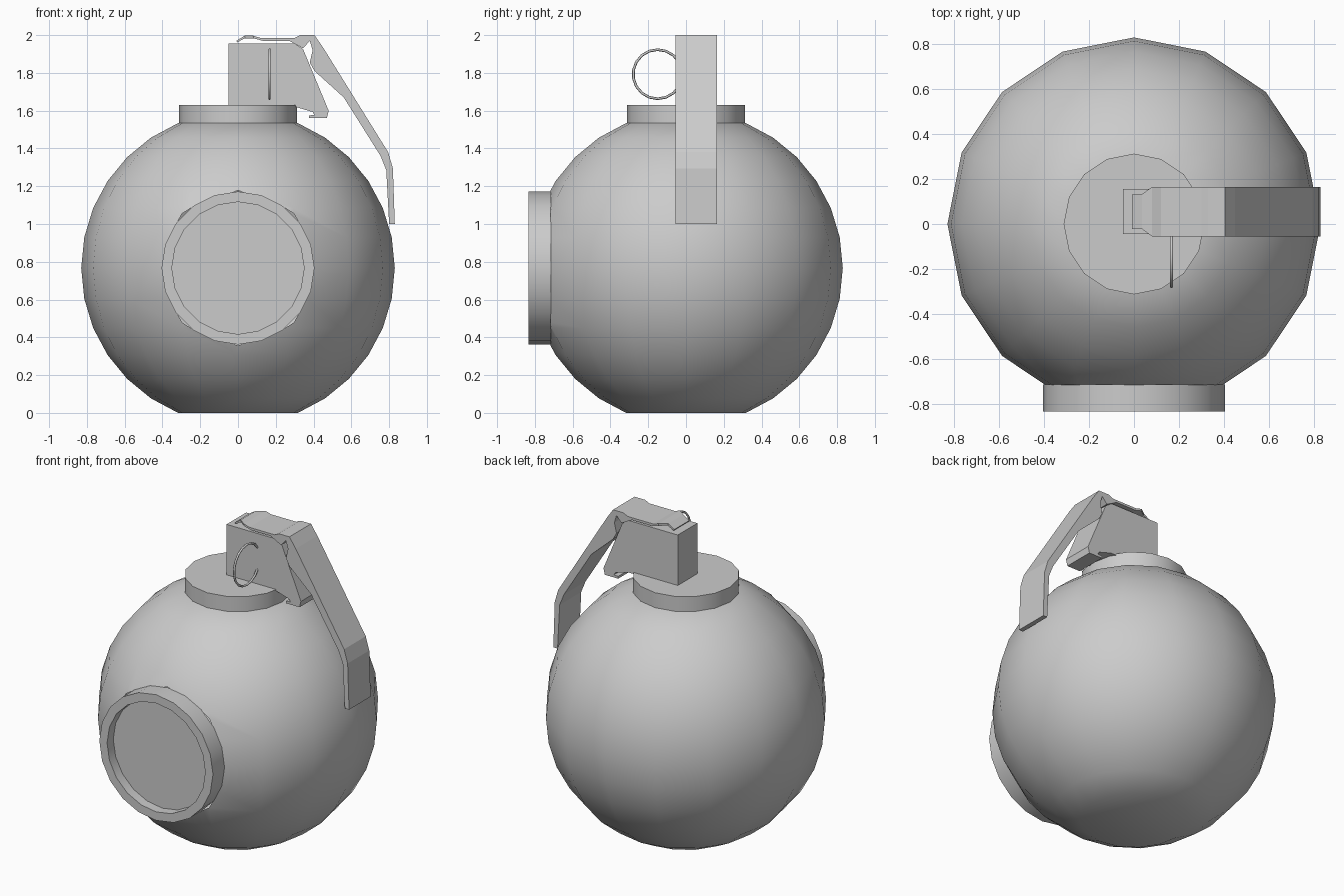
import bpy, bmesh, math
from mathutils import Matrix

if "Cube" in bpy.data.objects:
    bpy.data.objects.remove(bpy.data.objects["Cube"])


def finish(name, bm, smooth=30):
    bmesh.ops.recalc_face_normals(bm, faces=bm.faces)
    me = bpy.data.meshes.new(name)
    bm.to_mesh(me)
    bm.free()
    ob = bpy.data.objects.new(name, me)
    bpy.context.collection.objects.link(ob)
    if smooth:
        me.shade_smooth()
        me.set_sharp_from_angle(angle=math.radians(smooth))
    return ob


def lathe(profile, sides):
    """Turn (radius, z) points around z, capped at both ends."""
    bm = bmesh.new()
    rings = []
    for r, z in profile:
        rings.append([bm.verts.new((r * math.cos(2 * math.pi * i / sides),
                                    r * math.sin(2 * math.pi * i / sides), z))
                      for i in range(sides)])
    for a, b in zip(rings, rings[1:]):
        for i in range(sides):
            j = (i + 1) % sides
            bm.faces.new((a[i], a[j], b[j], b[i]))
    bm.faces.new(rings[0])
    bm.faces.new(rings[-1])
    return bm


def prism(profile, y_mid, half_width):
    """Extrude an (x, z) outline along y; half_width(x) may vary."""
    bm = bmesh.new()
    a, b = [[bm.verts.new((x, y_mid + s * half_width(x), z)) for x, z in profile]
            for s in (-1, 1)]
    n = len(profile)
    # walls and triangulated concave sides
    for i in range(n):
        j = (i + 1) % n
        bm.faces.new((a[i], a[j], b[j], b[i]))
    caps = [bm.faces.new(a), bm.faces.new(b)]
    bmesh.ops.recalc_face_normals(bm, faces=bm.faces)
    bmesh.ops.triangulate(bm, faces=caps)
    return bm


# round body, flattened top and bottom, sliced flat behind the front ring
R, CZ = 0.83, 0.767
lat = [math.radians(11.25 * k) for k in range(-6, 7)]
bm = lathe([(R * math.cos(t), CZ + R * math.sin(t)) for t in lat], 16)
bmesh.ops.bisect_plane(bm, geom=bm.verts[:] + bm.edges[:] + bm.faces[:],
                       plane_co=(0, -0.717, 0), plane_no=(0, -1, 0), clear_outer=True)
finish("body", bm)

# front ring with recessed disc
bm = lathe([(0.405, 0.715), (0.405, 0.833), (0.35, 0.833), (0.35, 0.77)], 20)
bm.transform(Matrix.Translation((0, 0, CZ)) @ Matrix.Rotation(math.pi / 2, 4, 'X'))
finish("front_ring", bm)

# neck collar
finish("neck_collar", lathe([(0.313, 1.53), (0.313, 1.63)], 16))

# fuze block
block = [(-0.05, 1.62), (-0.05, 1.955), (0.30, 1.955), (0.345, 1.925),
         (0.48, 1.60), (0.47, 1.56), (0.375, 1.56), (0.375, 1.575),
         (0.405, 1.577), (0.395, 1.593), (0.305, 1.62)]
finish("fuze_block", prism(block, 0.055, lambda x: 0.10), 0)

# safety lever with narrowed tip
lever = [(-0.008, 1.97), (0.035, 1.997), (0.08, 1.997), (0.12, 1.985), (0.30, 1.985),
         (0.33, 2.0), (0.405, 2.0), (0.45, 1.935), (0.795, 1.38), (0.82, 1.295),
         (0.83, 1.0), (0.80, 1.0), (0.785, 1.285), (0.755, 1.36), (0.56, 1.67),
         (0.405, 1.81), (0.38, 1.855), (0.395, 1.92), (0.38, 1.97), (0.345, 1.93),
         (0.27, 1.97), (0.13, 1.97), (0.082, 1.983), (0.037, 1.983), (-0.004, 1.962)]
finish("safety_lever", prism(lever, 0.055, lambda x: 0.077 if x < 0.06 else 0.11), 0)

# pull ring
bpy.ops.mesh.primitive_torus_add(major_segments=18, minor_segments=6,
                                 major_radius=0.13, minor_radius=0.007,
                                 location=(0.167, -0.15, 1.793),
                                 rotation=(0, math.pi / 2, 0))
ring = bpy.context.object
ring.name = "pull_ring"
ring.data.shade_smooth()
